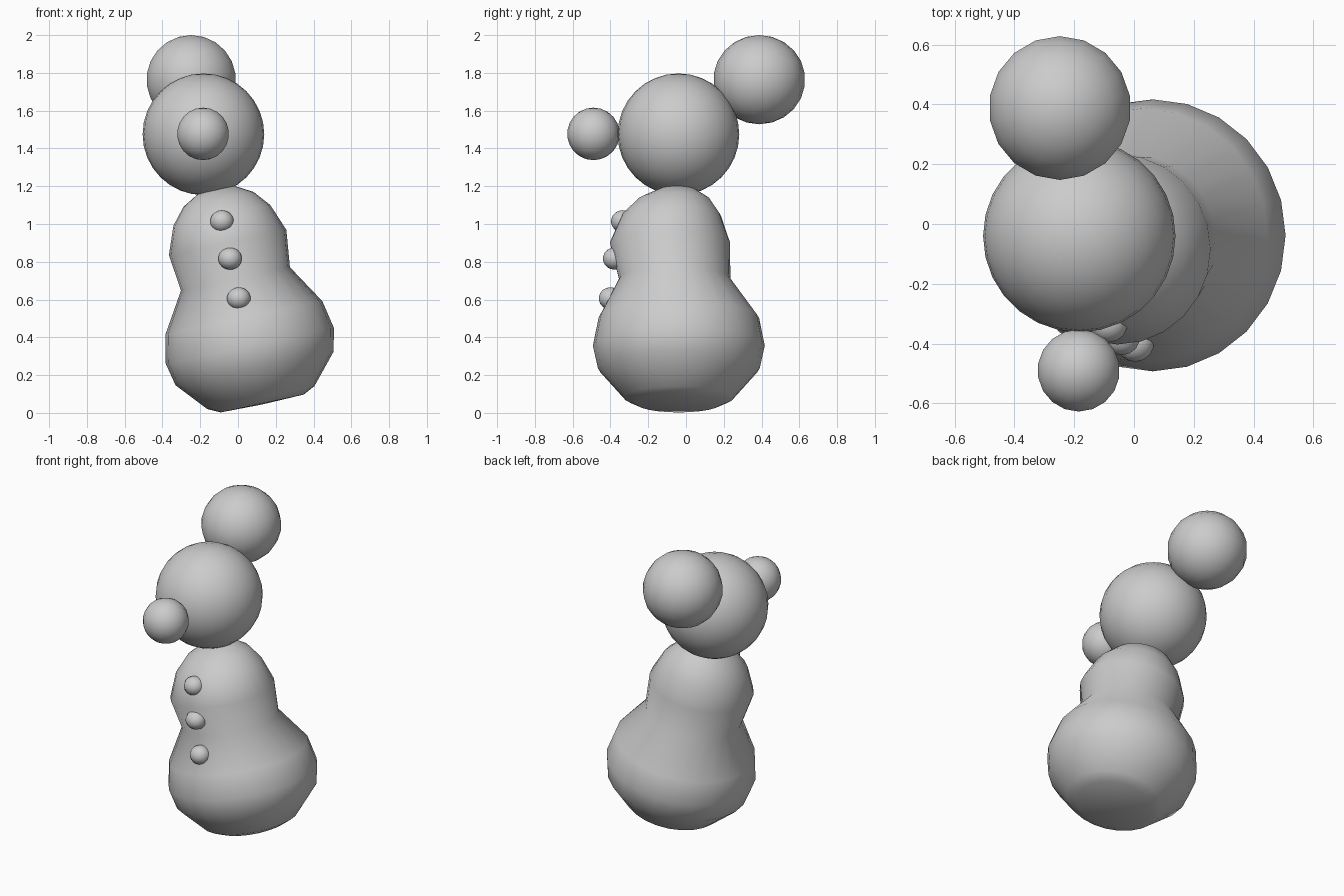
import bpy, bmesh, math
from mathutils import Vector, Matrix

if "Cube" in bpy.data.objects:
    bpy.data.objects.remove(bpy.data.objects["Cube"])

grey = bpy.data.materials.new("plain grey")
grey.diffuse_color = (0.6, 0.6, 0.6, 1)
grey.use_nodes = True
grey.node_tree.nodes["Principled BSDF"].inputs["Base Color"].default_value = grey.diffuse_color


def finish(bm, name):
    bmesh.ops.recalc_face_normals(bm, faces=bm.faces)
    for f in bm.faces:
        f.smooth = True
    me = bpy.data.meshes.new(name)
    bm.to_mesh(me)
    bm.free()
    me.materials.append(grey)
    ob = bpy.data.objects.new(name, me)
    bpy.context.collection.objects.link(ob)
    return ob


def ball(name, centre, radii, segs=20):
    bm = bmesh.new()
    bmesh.ops.create_uvsphere(bm, u_segments=segs, v_segments=segs // 2 + 2, radius=1)
    bm.transform(Matrix.Translation(centre) @ Matrix.Diagonal((*radii, 1)))
    return finish(bm, name)


# leaning body: (radius, height along the axis, forward shift)
profile = [(.225, -.348, 0), (.29, -.316, 0), (.428, -.158, 0), (.455, -.035, 0),
           (.425, .115, 0), (.295, .327, -.022), (.318, .524, -.047), (.262, .671, -.04),
           (.19, .757, -.025), (.1, .808, -.01)]
N = 24
bm = bmesh.new()
rings = []
for r, h, dy in profile:
    rings.append([bm.verts.new((r * math.cos(2 * math.pi * i / N),
                                r * math.sin(2 * math.pi * i / N) + dy, h)) for i in range(N)])
for a, b in zip(rings, rings[1:]):
    for i in range(N):
        j = (i + 1) % N
        bm.faces.new((a[i], a[j], b[j], b[i]))
for ring, h in ((rings[0], -.353), (rings[-1], .828)):
    tip = bm.verts.new((0, 0, h))
    for i in range(N):
        bm.faces.new((ring[i], ring[(i + 1) % N], tip))
bm.transform(Matrix.Translation((.055, -.038, .39)) @ Matrix.Rotation(math.radians(-12.1), 4, 'Y'))
finish(bm, "body")

# head, nose and bobble
ball("head", (-.183, -.04, 1.475), (.322,) * 3, 28)
ball("nose", (-.185, -.49, 1.477), (.139,) * 3, 18)
ball("hat_bobble", (-.248, .388, 1.764), (.24, .243, .236), 18)

# buttons down the front
for k, c in enumerate([(-.085, -.335, 1.014), (-.042, -.378, .817), (.004, -.4, .606)]):
    ball(f"button_{k + 1}", c, (.064, .062, .059), 14)
